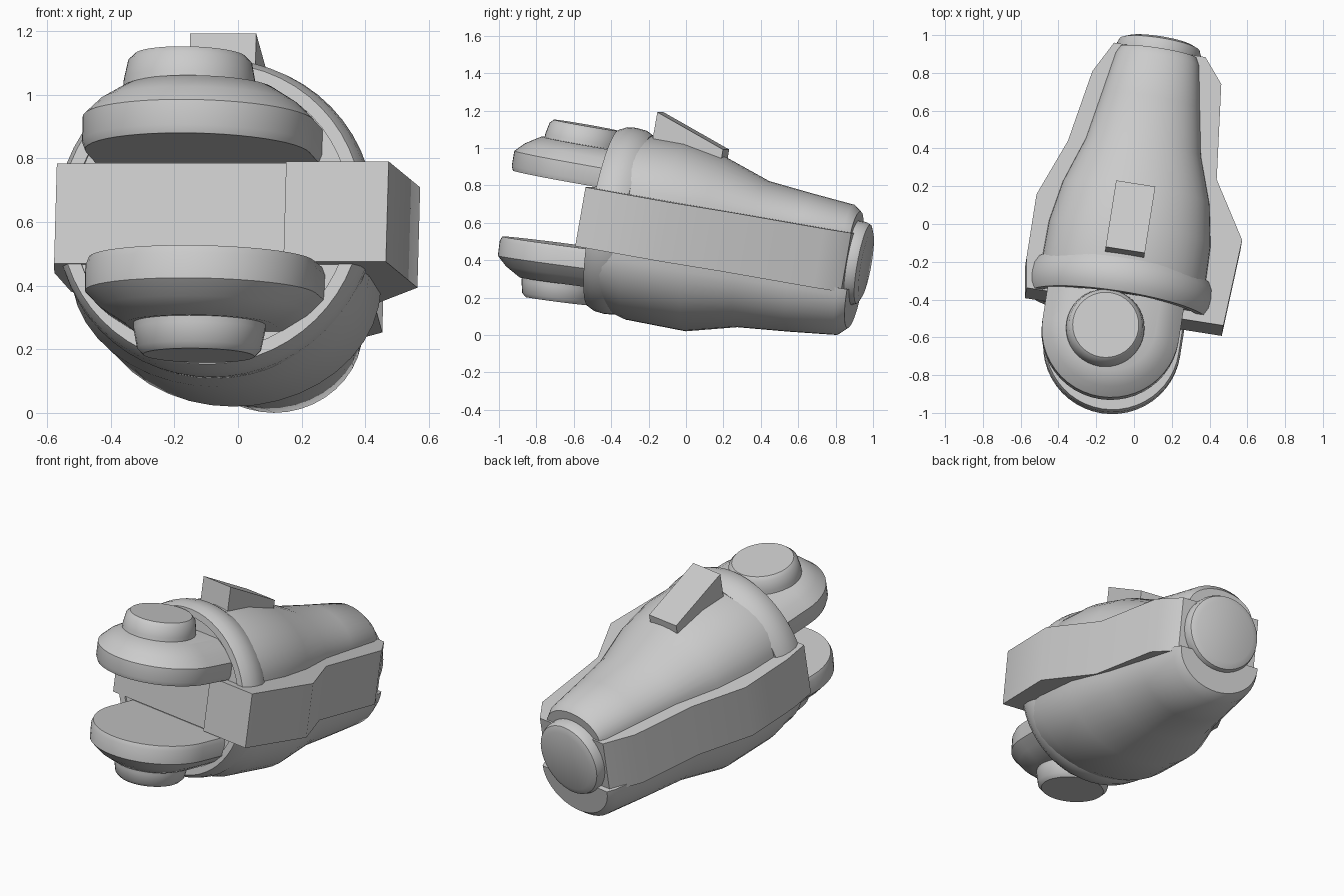
import bpy, bmesh, math
from mathutils import Matrix, Vector

if "Cube" in bpy.data.objects:
    bpy.data.objects.remove(bpy.data.objects["Cube"], do_unlink=True)

grey = bpy.data.materials.new("plain_grey")
grey.use_nodes = True
grey.diffuse_color = (0.6, 0.6, 0.6, 1)
grey.node_tree.nodes["Principled BSDF"].inputs["Base Color"].default_value = (0.6, 0.6, 0.6, 1)

# Tilted frame of the whole arm: x sideways, y along the arm to the back, z up
FRAME = (Matrix.Translation((-0.07, -0.35, 0.61))
         @ Matrix.Rotation(math.radians(-9), 4, 'Z')
         @ Matrix.Rotation(math.radians(-10), 4, 'X'))


def loft(name, rings, angle=40, closed=False, tilt=0):
    """Skin a list of point loops; cap the ends unless the loops close up."""
    bm = bmesh.new()
    loops = [[bm.verts.new(Vector(p)) for p in ring] for ring in rings]
    n = len(loops[0])
    pairs = list(zip(loops, loops[1:]))
    if closed:
        pairs.append((loops[-1], loops[0]))
    else:
        bm.faces.new(loops[0])
        bm.faces.new(loops[-1])
    for a, b in pairs:
        for i in range(n):
            j = (i + 1) % n
            bm.faces.new((a[i], a[j], b[j], b[i]))
    bmesh.ops.recalc_face_normals(bm, faces=bm.faces)
    mesh = bpy.data.meshes.new(name)
    bm.to_mesh(mesh)
    bm.free()
    mesh.materials.append(grey)
    obj = bpy.data.objects.new(name, mesh)
    bpy.context.collection.objects.link(obj)
    obj.matrix_world = FRAME @ Matrix.Rotation(math.radians(tilt), 4, 'X')
    bpy.ops.object.select_all(action='DESELECT')
    obj.select_set(True)
    bpy.context.view_layer.objects.active = obj
    bpy.ops.object.shade_smooth_by_angle(angle=math.radians(angle))


def circle(r, n=40):
    return [(r * math.cos(2 * math.pi * i / n), r * math.sin(2 * math.pi * i / n))
            for i in range(n)]


def lathe(name, profile, n=40, closed=False):
    """Turn (radius, y) pairs around the arm's own axis."""
    loft(name, [[(x, y, z) for x, z in circle(r, n)] for r, y in profile], closed=closed)


def half_section(y, width, height, side, base=0.14, n=20):
    """Half-ellipse cross-section standing on the core block."""
    return [(width * math.cos(math.pi * i / n), y,
             side * (base + (height - base) * math.sin(math.pi * i / n)))
            for i in range(n + 1)]


def jaw_outline(inset, z, shift, n=24):
    """D shape: straight back part and a half-round nose."""
    r = 0.365 - inset
    nose = [(shift + r * math.cos(math.pi * i / n), -0.265 - r * math.sin(math.pi * i / n), z)
            for i in range(n + 1)]
    return nose + [(shift - r, 0.0, z), (shift + r, 0.0, z)]


# Core block, whose sides show between the two shells
outline = [(0.24, -0.13), (0.566, -0.13), (0.593, 0.34), (0.41, 0.64), (0.355, 1.15), (0.25, 1.28),
           (-0.24, 1.28), (-0.33, 1.11), (-0.4, 0.72), (-0.52, 0.41), (-0.52, 0.07),
           (-0.495, -0.095), (0.24, -0.095)]
loft("core_block", [[(x, y, z) for x, y in outline] for z in (-0.16, 0.16)])

# Upper and lower shells: (y, half width, height)
upper = [(0.0, 0.43, 0.46), (0.07, 0.44, 0.475), (0.28, 0.435, 0.475), (0.5, 0.395, 0.435),
         (0.75, 0.31, 0.35), (1.0, 0.265, 0.325), (1.23, 0.225, 0.305), (1.27, 0.205, 0.275)]
lower = [(0.0, 0.46, 0.48), (0.12, 0.475, 0.515), (0.45, 0.46, 0.52), (0.72, 0.38, 0.45),
         (1.0, 0.325, 0.425), (1.26, 0.275, 0.397), (1.31, 0.25, 0.35)]
loft("upper_shell", [half_section(y, w, h, 1) for y, w, h in upper])
loft("lower_shell", [half_section(y, w, h, -1) for y, w, h in lower])

# Round rear cap with a softened rim
lathe("rear_cap", [(0.2, 1.1), (0.225, 1.26), (0.225, 1.31), (0.215, 1.335), (0.18, 1.35)])

# Rounded collar and the plate closing its front
collar = [(0.44, -0.09), (0.48, -0.09), (0.5, -0.05), (0.505, 0.0),
          (0.5, 0.05), (0.48, 0.09), (0.44, 0.09)]
lathe("collar", collar, n=56, closed=True)
lathe("front_plate", [(0.465, -0.08), (0.465, 0.05)], n=56)

# Two mirrored jaws, each with a round peg on its outer face
jaw_steps = [(0.01, 0.165), (0.0, 0.19), (0.0, 0.27), (0.05, 0.32), (0.13, 0.37)]
peg_steps = [(0.21, 0.3), (0.207, 0.39), (0.195, 0.45), (0.175, 0.47)]
for label, side, shift, peg_x, tilt in (("upper", 1, -0.02, -0.05, 0),
                                        ("lower", -1, 0.0, 0.0, 2.5)):
    loft(label + "_jaw", [jaw_outline(i, side * z, shift) for i, z in jaw_steps], tilt=tilt)
    loft(label + "_jaw_peg", [[(peg_x + x, y - 0.28, side * z) for x, y in circle(r)]
                              for r, z in peg_steps], tilt=tilt)

# Wedge-shaped sight on top of the upper shell
wedge = [(0.11, 0.4), (0.11, 0.61), (0.495, 0.475), (0.495, 0.4)]
loft("top_sight", [[(x, y, z) for y, z in wedge] for x in (-0.115, 0.095)], angle=20)
